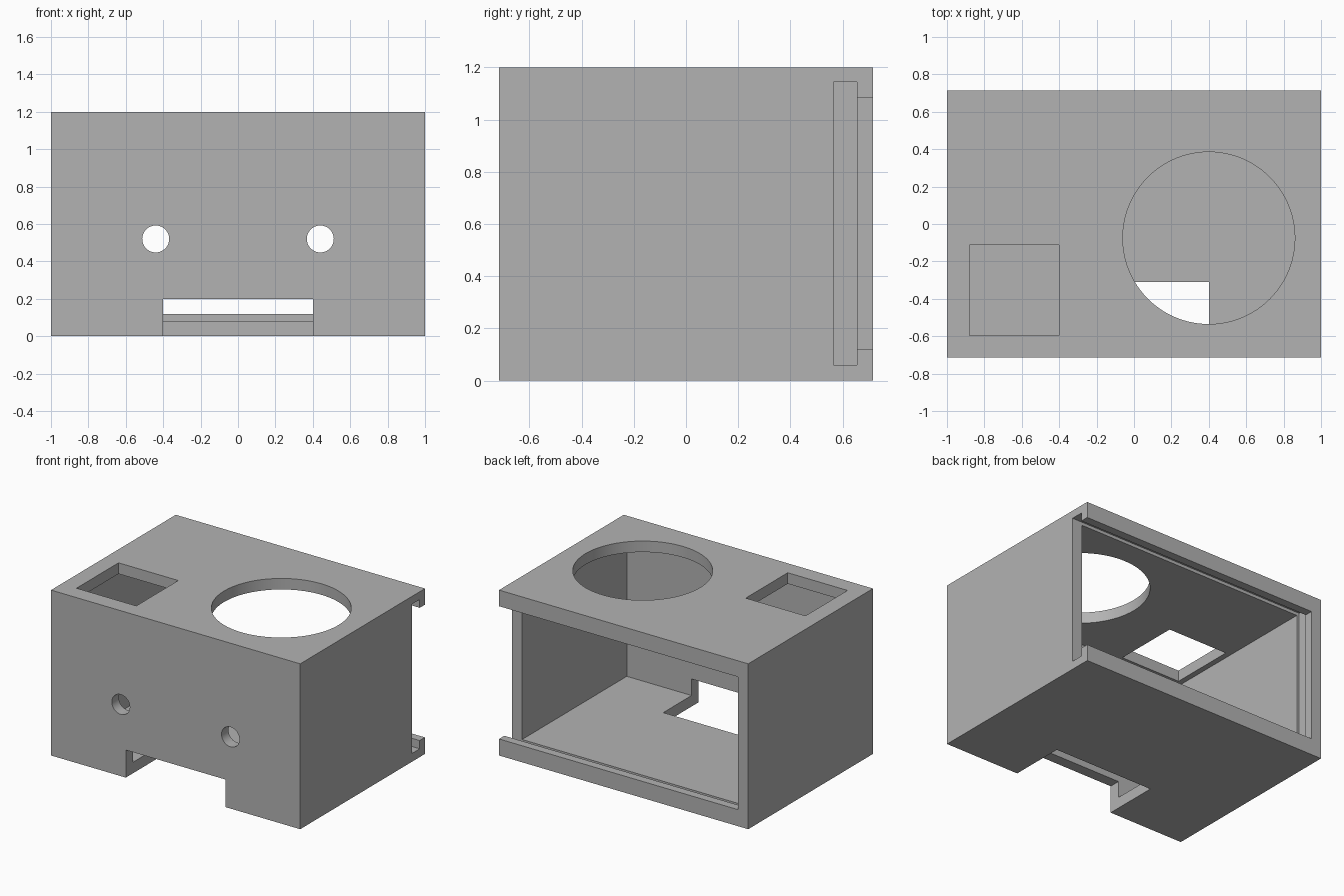
import bpy

cube = bpy.data.objects.get("Cube")
if cube:
    bpy.data.objects.remove(cube, do_unlink=True)

WALL = 0.08
X, Y, H = 1.0, 0.715, 1.2
OUT = 0.1  # overshoot past the outer faces


def box(name, lo, hi):
    mid = [(a + b) / 2 for a, b in zip(lo, hi)]
    bpy.ops.mesh.primitive_cube_add(size=1, location=mid)
    ob = bpy.context.object
    ob.name = name
    ob.scale = [b - a for a, b in zip(lo, hi)]
    bpy.ops.object.transform_apply(location=True, rotation=True, scale=True)
    return ob


def cylinder(name, radius, depth, loc, rot=(0, 0, 0), sides=96):
    bpy.ops.mesh.primitive_cylinder_add(vertices=sides, radius=radius, depth=depth,
                                        location=loc, rotation=rot)
    ob = bpy.context.object
    ob.name = name
    bpy.ops.object.transform_apply(location=True, rotation=True, scale=True)
    return ob


def cut(target, cutter):
    mod = target.modifiers.new(cutter.name, 'BOOLEAN')
    mod.operation = 'DIFFERENCE'
    mod.solver = 'EXACT'
    mod.object = cutter
    bpy.context.view_layer.objects.active = target
    bpy.ops.object.modifier_apply(modifier=mod.name)
    bpy.data.objects.remove(cutter, do_unlink=True)


# Outer shell
case = box("enclosure", (-X, -Y, 0), (X, Y, H))

cutters = [
    # Hollow interior, running back into the lid groove
    box("cavity", (-X + WALL, -Y + WALL, WALL), (X - WALL, 0.6, H - WALL)),
    # Groove for the sliding lid, open on the left side
    box("lid_groove", (-0.94, 0.565, 0.06), (X + OUT, 0.655, 1.143)),
    # Rear opening between the lips
    box("rear_opening", (-0.92, 0.61, 0.12), (X + OUT, Y + OUT, 1.083)),
    # Notch through the lower front wall and floor
    box("front_notch", (-0.4, -Y - OUT, -OUT), (0.4, -0.31, 0.2)),
    # Square and round openings in the roof
    box("square_opening", (-0.88, -0.595, 1.0), (-0.4, -0.113, H + OUT)),
    cylinder("round_opening", 0.46, 0.4, (0.4, -0.075, H)),
]
# Pair of small holes in the front wall
for side, x in (("right", -0.44), ("left", 0.44)):
    cutters.append(cylinder(side + "_hole", 0.072, 0.4, (x, -Y, 0.52),
                            (1.5707963, 0, 0), 64))
for c in cutters:
    cut(case, c)

# Plain grey plastic
grey = bpy.data.materials.new("grey_plastic")
grey.use_nodes = True
colour = (0.45, 0.45, 0.45, 1)
grey.diffuse_color = colour
grey.node_tree.nodes["Principled BSDF"].inputs["Base Color"].default_value = colour
case.data.materials.clear()
case.data.materials.append(grey)
for p in case.data.polygons:
    p.material_index = 0

# Smooth round edges, sharp corners
bpy.ops.object.select_all(action='DESELECT')
case.select_set(True)
bpy.context.view_layer.objects.active = case
bpy.ops.object.shade_smooth_by_angle(angle=0.5)
